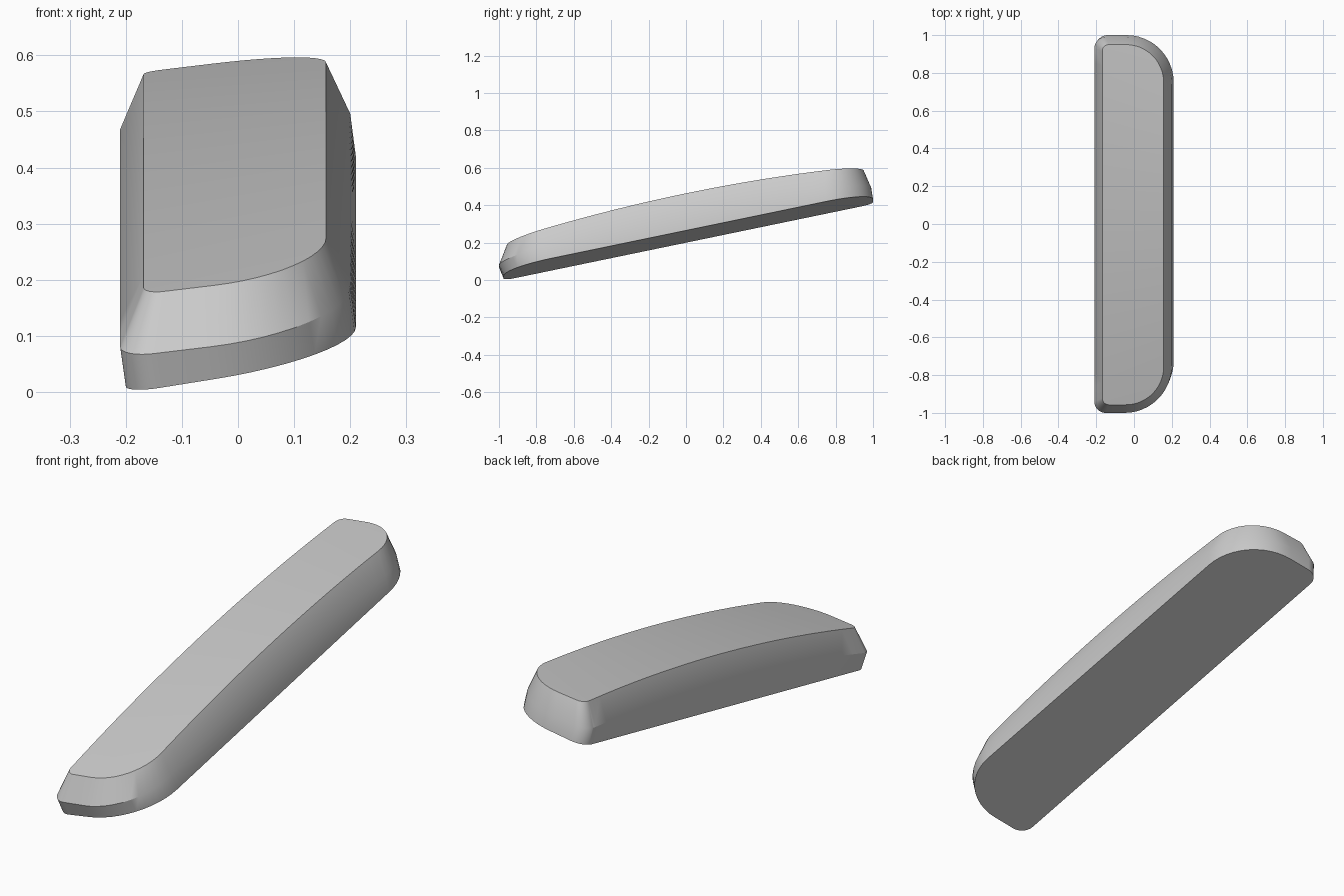
import bpy, bmesh, math

cube = bpy.data.objects.get("Cube")
if cube:
    bpy.data.objects.remove(cube, do_unlink=True)

ARC, SIDE = 12, 24


def base_z(x, y):
    # underside plane, tilted both ways
    return 0.207 * (y + 0.972) + 0.16 * (x + 0.19)


def top_z(x, y):
    # gently arched upper surface
    return base_z(x, y) + 0.213 - 0.04 * x - 0.056 * y * y


def mid_z(x, y):
    # shoulder line, parallel to the upper surface
    return top_z(x, y) - 0.095


def chain(x, y0, y1, r, side):
    # one long edge with rounded ends, front to back
    pts = []
    for i in range(ARC + 1):
        a = math.pi / 2 * i / ARC
        pts.append((x - side * r * (1 - math.sin(a)), y0 + r * (1 - math.cos(a))))
    for i in range(1, SIDE):
        pts.append((x, y0 + r + (y1 - y0 - 2 * r) * i / SIDE))
    for i in range(ARC + 1):
        a = math.pi / 2 * i / ARC
        pts.append((x - side * r * (1 - math.cos(a)), y1 - r * (1 - math.sin(a))))
    return pts


def ring(bm, x0, x1, y0, y1, r_small, r_big, height):
    edges = (chain(x0, y0, y1, r_small, -1), chain(x1, y0, y1, r_big, 1))
    return [[bm.verts.new((x, y, height(x, y))) for x, y in e] for e in edges]


bm = bmesh.new()
rings = [
    ring(bm, -0.20, 0.21, -0.975, 1.0, 0.06, 0.25, base_z),
    ring(bm, -0.21, 0.20, -1.0, 0.99, 0.06, 0.25, mid_z),
    ring(bm, -0.168, 0.157, -0.957, 0.95, 0.035, 0.2, top_z),
]

# walls and sloped shoulder
loops = [left[::-1] + right for left, right in rings]
count = len(loops[0])
for low, high in zip(loops, loops[1:]):
    for i in range(count):
        j = (i + 1) % count
        bm.faces.new((low[i], low[j], high[j], high[i]))

# flat underside and arched top strips
bm.faces.new(loops[0][::-1])
left, right = rings[2]
for i in range(len(left) - 1):
    bm.faces.new((left[i], right[i], right[i + 1], left[i + 1]))

bmesh.ops.recalc_face_normals(bm, faces=bm.faces)
mesh = bpy.data.meshes.new("rounded_bar")
bm.to_mesh(mesh)
bm.free()
bar = bpy.data.objects.new("rounded_bar", mesh)
bpy.context.collection.objects.link(bar)

# plain grey finish
grey = bpy.data.materials.new("light_grey")
grey.use_nodes = True
color = (0.6, 0.6, 0.6, 1)
grey.diffuse_color = color
grey.node_tree.nodes["Principled BSDF"].inputs["Base Color"].default_value = color
mesh.materials.append(grey)

bpy.ops.object.select_all(action="DESELECT")
bar.select_set(True)
bpy.context.view_layer.objects.active = bar
bpy.ops.object.shade_smooth_by_angle(angle=math.radians(30))
